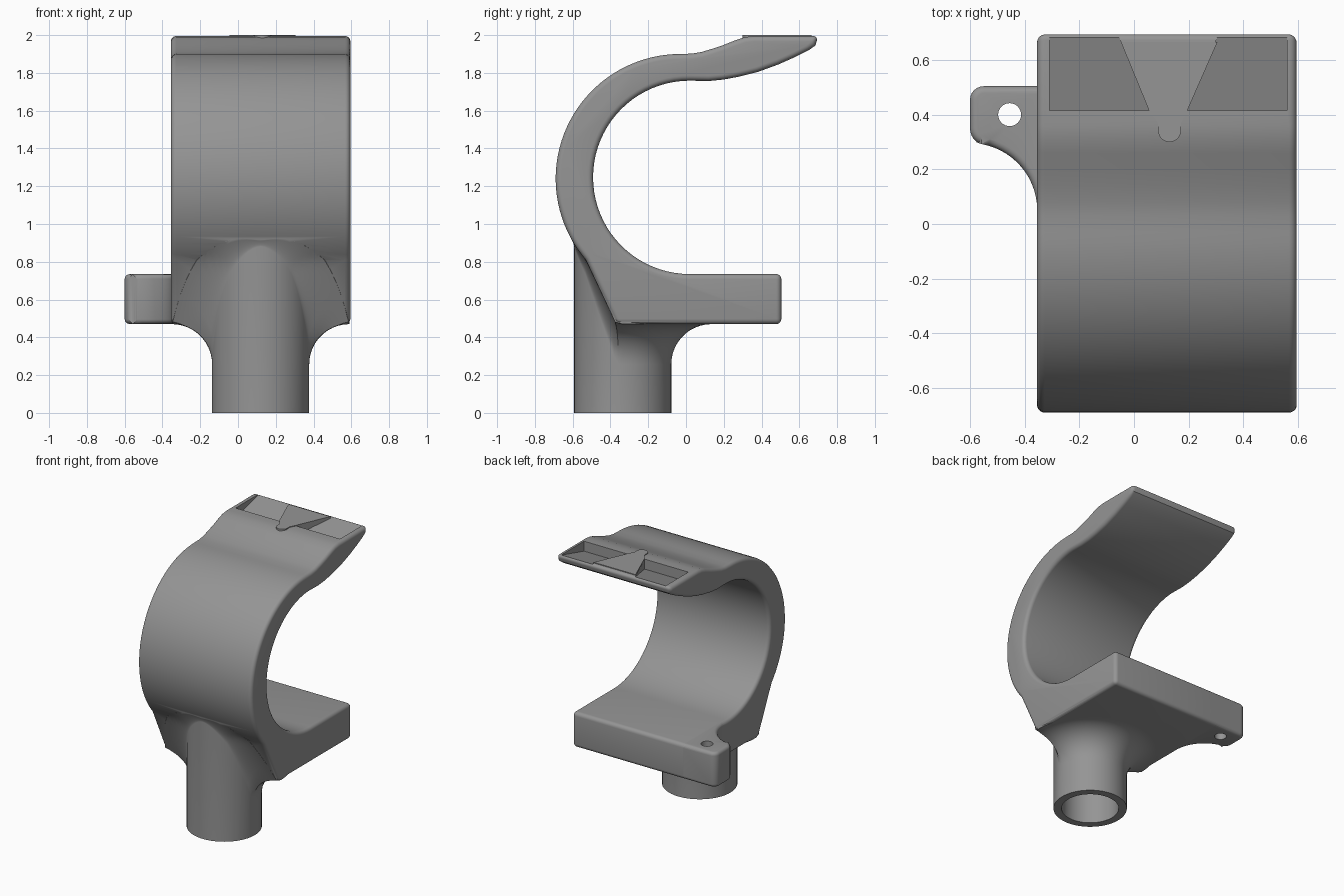
import bpy, bmesh, math
from mathutils import Vector

if "Cube" in bpy.data.objects:
    bpy.data.objects.remove(bpy.data.objects["Cube"])

grey = bpy.data.materials.new("plain_grey")
grey.diffuse_color = (0.3, 0.3, 0.3, 1)
grey.use_nodes = True
grey.node_tree.nodes["Principled BSDF"].inputs["Base Color"].default_value = grey.diffuse_color


def finish(name, bm):
    bmesh.ops.recalc_face_normals(bm, faces=bm.faces)
    me = bpy.data.meshes.new(name)
    bm.to_mesh(me)
    bm.free()
    me.materials.append(grey)
    ob = bpy.data.objects.new(name, me)
    bpy.context.collection.objects.link(ob)
    return ob


def prism(name, base, shift):
    """Closed prism from a 3D outline moved along a vector."""
    bm = bmesh.new()
    face = bm.faces.new([bm.verts.new(p) for p in base])
    top = bmesh.ops.extrude_face_region(bm, geom=[face])
    verts = [g for g in top["geom"] if isinstance(g, bmesh.types.BMVert)]
    bmesh.ops.translate(bm, verts=verts, vec=Vector(shift))
    return finish(name, bm)


def arc(cx, cy, r, a0, a1, n):
    angles = [math.radians(a0 + (a1 - a0) * i / n) for i in range(n + 1)]
    return [(cx + r * math.cos(a), cy + r * math.sin(a)) for a in angles]


def apply(ob, mod):
    bpy.ops.object.select_all(action='DESELECT')
    bpy.context.view_layer.objects.active = ob
    ob.select_set(True)
    bpy.ops.object.modifier_apply(modifier=mod.name)


def bevel(ob, width):
    m = ob.modifiers.new("round", 'BEVEL')
    m.width, m.segments = width, 5
    m.limit_method, m.angle_limit = 'ANGLE', math.radians(40)
    m.use_clamp_overlap = False
    apply(ob, m)


def boolean(ob, other, op):
    m = ob.modifiers.new("bool", 'BOOLEAN')
    m.operation, m.object, m.solver = op, other, 'EXACT'
    apply(ob, m)
    bpy.data.objects.remove(other)


# Hook body with flat base block, extruded sideways
inner = arc(0.02, 1.247, 0.512, 270, 90, 40)
lip_under = [(.12, 1.757), (.2, 1.765), (.28, 1.78), (.38, 1.805), (.49, 1.845),
             (.58, 1.885), (.65, 1.92), (.685, 1.945)]
lip_top = [(.70, 1.995), (.36, 1.995), (.31, 1.989), (.26, 1.972), (.2, 1.948),
           (.14, 1.928), (.08, 1.91), (.03, 1.902)]
outer = arc(-0.03, 1.24, 0.66, 90, 220.7, 40)
profile = [(.505, .735)] + inner + lip_under + lip_top + outer + [(-.37, .47), (.505, .47)]
body = prism("hook_body", [(-.355, y, z) for y, z in profile], (.95, 0, 0))
bevel(body, 0.028)

# Side ear with a hollow curve leading into the block
plan = [(-.2, .504), (-.6, .504), (-.6, .3)] + arc(-.6, .05, .246, 80, 0, 14) + [(-.2, .05)]
ear = prism("side_ear", [(x, y, .471) for x, y in plan], (0, 0, .263))
# Round the upright corners more than the rims
bm = bmesh.new()
bm.from_mesh(ear.data)
corners = [e for e in bm.edges if all(v.co.x < -.59 for v in e.verts)
           and abs(e.verts[0].co.z - e.verts[1].co.z) > .1]
bmesh.ops.bevel(bm, geom=corners, offset=.05, segments=6, profile=.5, affect='EDGES')
bm.to_mesh(ear.data)
bm.free()
bevel(ear, 0.025)
boolean(body, ear, 'UNION')

# Post whose top flares into the underside and the sloping front
PX, PY, PR, N = .12, -.335, .257, 72


def under(y):
    """Height of the body's lower surface at depth y."""
    if y > -.37:
        return .47
    slope = .47 + (-.37 - y) * 2.1
    curve = 1.24 - math.sqrt(max(0, .4356 - (y + .03) ** 2))
    return min(slope, max(curve, .81))


bm = bmesh.new()
rows = []
for k in range(-1, 13):
    row = []
    for i in range(N):
        a = 2 * math.pi * i / N
        front = max(0, -math.sin(a))
        R = .213 * (1 - front) ** .8 + .012
        R = min(R, .213)
        t = math.pi / 2 * min(max(k, 0), 11) / 11
        r = PR + R * (1 - math.cos(t))
        y = PY + r * math.sin(a)
        z = 0 if k < 0 else under(y) - R * (1 - math.sin(t))
        if k == 12:
            z += .02
        row.append(bm.verts.new((PX + r * math.cos(a), y, z)))
    rows.append(row)
for lo, hi in zip(rows, rows[1:]):
    for i in range(N):
        j = (i + 1) % N
        bm.faces.new((lo[i], lo[j], hi[j], hi[i]))
bm.faces.new(rows[0])
centre = bm.verts.new((PX, PY, .62))
for i in range(N):
    bm.faces.new((rows[-1][i], rows[-1][(i + 1) % N], centre))
boolean(body, finish("post", bm), 'UNION')

# Hollow in the post and screw hole in the ear
bore = prism("bore", [(x, y, -.1) for x, y in arc(PX, PY, .2, 0, 355, 71)], (0, 0, .6))
boolean(body, bore, 'DIFFERENCE')
hole = prism("hole", [(x, y, .3) for x, y in arc(-.455, .4, .042, 0, 348.75, 31)], (0, 0, .6))
boolean(body, hole, 'DIFFERENCE')

# Two sloping pockets in the lip, mirrored about its middle
for s in (-1, 1):
    bm = bmesh.new()
    quad = [(.07, .415, 1.92), (.435, .415, 1.92), (.435, .683, 1.992), (.18, .683, 1.992)]
    lower = [bm.verts.new((PX + .005 + s * x, y, z)) for x, y, z in quad]
    upper = [bm.verts.new((v.co.x, v.co.y, 2.1)) for v in lower]
    bm.faces.new(lower)
    bm.faces.new(upper)
    for i in range(4):
        j = (i + 1) % 4
        bm.faces.new((lower[i], lower[j], upper[j], upper[i]))
    boolean(body, finish("pocket", bm), 'DIFFERENCE')

# Raised pointer between the pockets
tip = arc(.13, .342, .042, 180, 360, 12)
outline = [(-.045, .665), (.055, .415), (.088, .37)] + tip + [(.172, .37), (.195, .415), (.305, .665)]
pointer = prism("pointer", [(x, y, 1.96) for x, y in outline], (0, 0, .04))

bpy.ops.object.select_all(action='DESELECT')
bpy.context.view_layer.objects.active = body
body.select_set(True)
bpy.ops.object.shade_smooth_by_angle(angle=math.radians(30))
